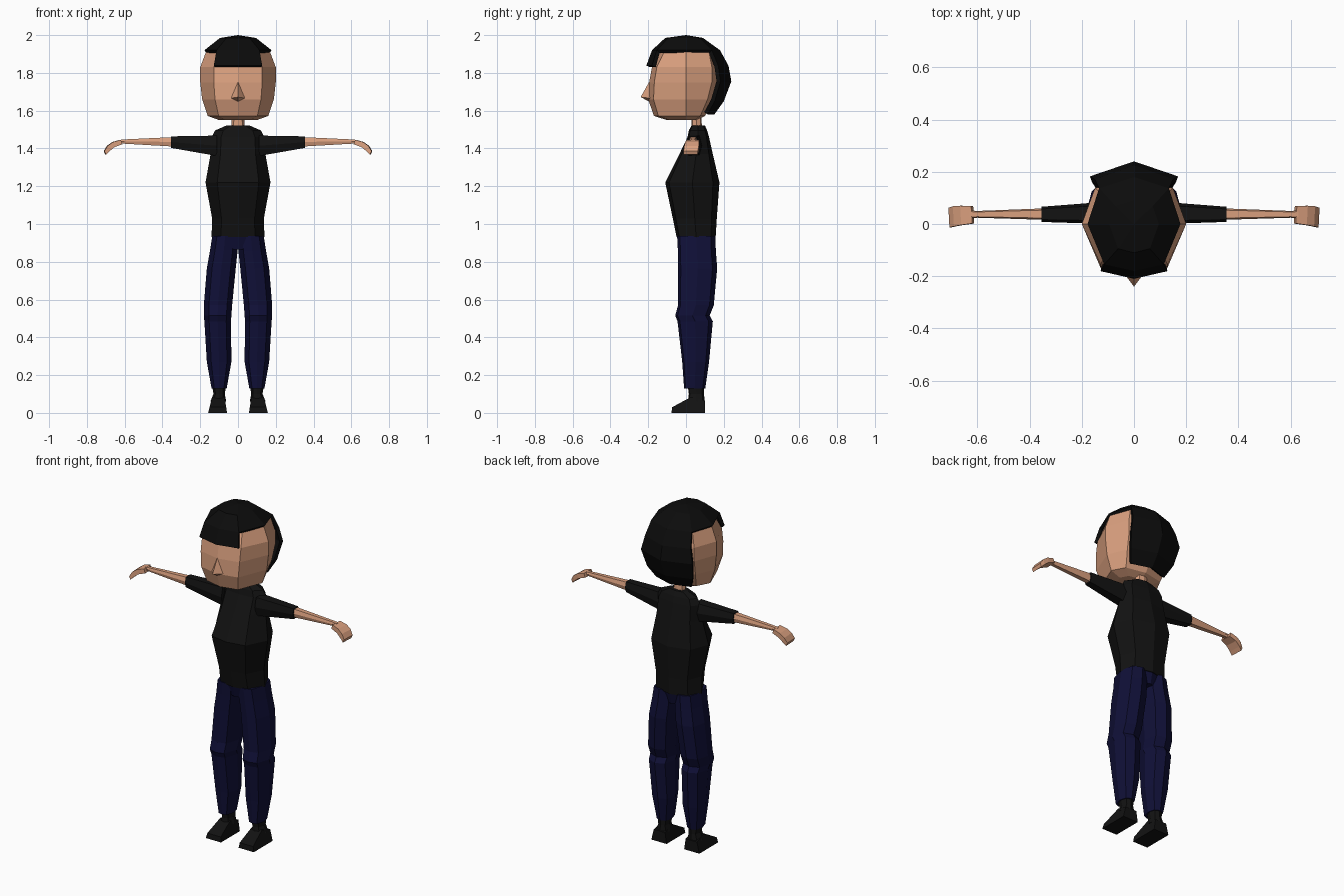
import bpy, bmesh

if "Cube" in bpy.data.objects:
    bpy.data.objects.remove(bpy.data.objects["Cube"])


def material(name, rgb):
    m = bpy.data.materials.new(name)
    m.diffuse_color = (*rgb, 1)
    m.use_nodes = True
    m.node_tree.nodes["Principled BSDF"].inputs["Base Color"].default_value = m.diffuse_color
    return m


skin = material("skin", (0.70, 0.35, 0.21))
black = material("black_cloth", (0.006, 0.006, 0.006))
hair_black = material("hair_black", (0.0035, 0.0035, 0.0035))
navy = material("navy_denim", (0.005, 0.005, 0.038))


def make(name, verts, faces, mat, recalc=True):
    me = bpy.data.meshes.new(name)
    me.from_pydata(verts, [], faces)
    me.materials.append(mat)
    if recalc:
        bm = bmesh.new()
        bm.from_mesh(me)
        bmesh.ops.recalc_face_normals(bm, faces=bm.faces)
        bm.to_mesh(me)
        bm.free()
    ob = bpy.data.objects.new(name, me)
    bpy.context.collection.objects.link(ob)
    return ob


def loft(name, rings, mat):
    """Skin matching rings of points and cap both ends."""
    n = len(rings[0])
    faces = [(i * n + k, i * n + (k + 1) % n, (i + 1) * n + (k + 1) % n, (i + 1) * n + k)
             for i in range(len(rings) - 1) for k in range(n)]
    last = (len(rings) - 1) * n
    faces += [tuple(range(n)), tuple(range(last, last + n))]
    return make(name, [p for r in rings for p in r], faces, mat)


def octo(z, hw, yf, yb, cx=0.0, ys=None):
    """Eight-sided horizontal ring, starting at the front, counterclockwise."""
    ys = (yf + yb) / 2 if ys is None else ys
    y1, y3 = ys + (yf - ys) * 0.86, ys + (yb - ys) * 0.76
    half = [(0.64 * hw, y1), (hw, ys), (0.75 * hw, y3)]
    pts = [(0, yf)] + half + [(0, yb)] + [(-x, y) for x, y in reversed(half)]
    return [(cx + x, y, z) for x, y in pts]


def arm_ring(s, x, y0, y1, z0, z1):
    """Six-sided ring across the arm."""
    q, zm = (y1 - y0) * 0.15, (z0 + z1) / 2
    return [(s * x, y, z) for y, z in ((y0, zm), (y0 + q, z1), (y1 - q, z1),
                                       (y1, zm), (y1 - q, z0), (y0 + q, z0))]


# Head
loft("head", [octo(*r, ys=0) for r in (
    (1.55, 0.10, -0.10, 0.06), (1.572, 0.16, -0.17, 0.10), (1.66, 0.19, -0.20, 0.15),
    (1.75, 0.20, -0.195, 0.18), (1.83, 0.20, -0.18, 0.18), (1.91, 0.17, -0.135, 0.16),
    (1.96, 0.09, -0.07, 0.08))], skin)

# Nose
make("nose", [(0, -0.185, 1.77), (-0.045, -0.18, 1.665), (0.045, -0.18, 1.665),
              (0, -0.24, 1.672), (0, -0.19, 1.645)],
     [(0, 1, 3), (0, 3, 2), (1, 4, 3), (4, 2, 3), (0, 2, 4, 1)], skin)

# Hair: cap with a front fringe and a long back, open at the sides
rows = [octo(*r, ys=0) for r in (
    (1.985, 0.095, -0.11, 0.09), (1.92, 0.178, -0.18, 0.18), (1.838, 0.20, -0.21, 0.225),
    (1.755, 0.225, -0.15, 0.24), (1.65, 0.20, -0.15, 0.20), (1.58, 0.155, -0.15, 0.15))]
columns = [range(8), (0, 7, 3, 4), (3, 4), (3, 4), (3, 4)]
faces = [(8 * i + 8 + k, 8 * i + 8 + (k + 1) % 8, 8 * i + (k + 1) % 8, 8 * i + k)
         for i, cols in enumerate(columns) for k in cols]
faces += [(k, (k + 1) % 8, 48) for k in range(8)]
hair = make("hair", [p for r in rows for p in r] + [(0, 0, 2.0)], faces, hair_black, False)
bm = bmesh.new()
bm.from_mesh(hair.data)
bmesh.ops.delete(bm, geom=[v for v in bm.verts if not v.link_faces], context='VERTS')
bm.to_mesh(hair.data)
bm.free()
shell = hair.modifiers.new("thickness", 'SOLIDIFY')
shell.thickness, shell.offset = 0.022, -1

# Neck
loft("neck", [octo(1.50, 0.036, 0.03, 0.085), octo(1.60, 0.034, 0.03, 0.08)], skin)

# Shirt body
loft("shirt", [octo(*r) for r in (
    (0.93, 0.14, -0.05, 0.157), (1.03, 0.137, -0.07, 0.163), (1.22, 0.172, -0.11, 0.177),
    (1.37, 0.145, -0.035, 0.142), (1.46, 0.14, 0.008, 0.122), (1.495, 0.122, 0.015, 0.112),
    (1.522, 0.06, 0.03, 0.10))], black)

# Trouser seat joining the legs
loft("trouser_seat", [octo(0.865, 0.08, -0.03, 0.14), octo(0.94, 0.137, -0.048, 0.155)], navy)

# Each leg ring: height, inner x, outer x, front y, back y
leg_rings = ((0.937, 0, 0.136, -0.047, 0.155), (0.86, 0.002, 0.148, -0.043, 0.158),
             (0.765, 0.012, 0.165, -0.042, 0.165), (0.57, 0.031, 0.181, -0.042, 0.147),
             (0.515, 0.035, 0.181, -0.057, 0.125), (0.485, 0.037, 0.178, -0.045, 0.142),
             (0.27, 0.035, 0.165, -0.02, 0.122), (0.13, 0.06, 0.14, -0.01, 0.102))
# Shoe side profile: y, z
shoe_profile = ((-0.077, 0), (0.10, 0), (0.10, 0.065), (0.03, 0.085), (0, 0.07), (-0.073, 0.03))

for s, side in ((1, "left"), (-1, "right")):
    loft(side + "_trouser_leg", [octo(z, (b - a) / 2, f, k, s * (a + b) / 2)
                                 for z, a, b, f, k in leg_rings], navy)
    loft(side + "_ankle", [octo(0.06, 0.042, 0.01, 0.10, s * 0.104),
                           octo(0.10, 0.030, 0.015, 0.095, s * 0.1),
                           octo(0.14, 0.036, 0.01, 0.095, s * 0.1)], black)
    loft(side + "_shoe", [[(s * (base + lean * z), y, z) for y, z in shoe_profile]
                          for base, lean in ((0.058, 0.15), (0.158, -0.25))], black)
    loft(side + "_sleeve", [arm_ring(s, *r) for r in (
        (0.11, 0.0, 0.085, 1.36, 1.468), (0.355, 0.008, 0.066, 1.403, 1.464))], black)
    loft(side + "_forearm", [arm_ring(s, *r) for r in (
        (0.34, 0.016, 0.06, 1.41, 1.46), (0.60, 0.024, 0.05, 1.425, 1.448),
        (0.63, 0.022, 0.052, 1.425, 1.445))], skin)
    # Flat hand curling down at the fingertips
    loft(side + "_hand", [[(s * (x + dx), y, z) for y, z, dx in (
        (y0, z0, -0.008), (y0, z1, 0), (y1, z1, 0.004), (y1, z0, -0.004))]
        for x, y0, y1, z0, z1 in (
            (0.62, 0.002, 0.068, 1.422, 1.446), (0.662, -0.004, 0.07, 1.407, 1.434),
            (0.69, -0.009, 0.068, 1.384, 1.414), (0.707, -0.013, 0.062, 1.367, 1.386))], skin)
